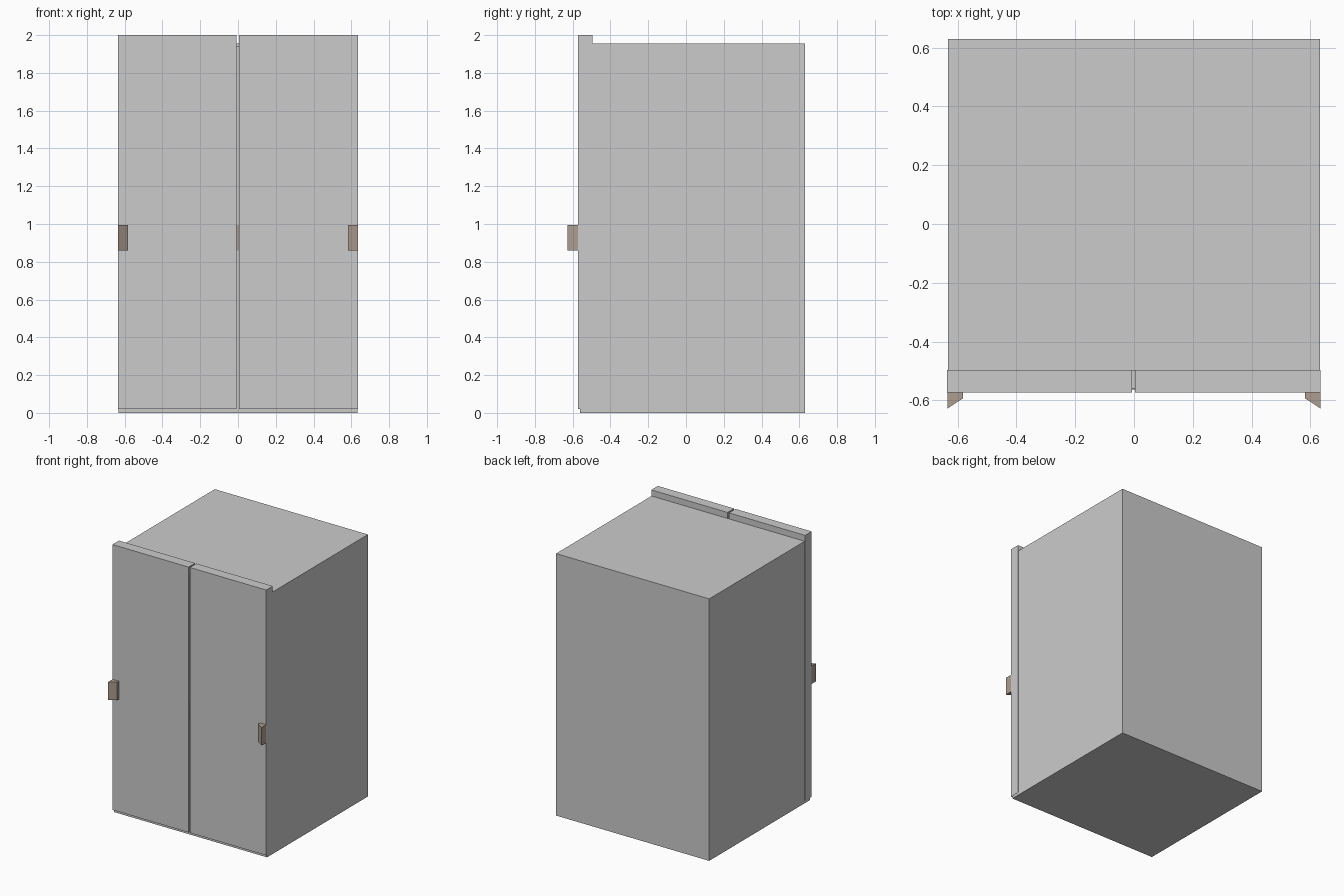
import bpy
import bmesh

if "Cube" in bpy.data.objects:
    bpy.data.objects.remove(bpy.data.objects["Cube"])

brown = bpy.data.materials.new("brown_handle")
brown.diffuse_color = (0.42, 0.34, 0.28, 1)
brown.use_nodes = True
brown.node_tree.nodes["Principled BSDF"].inputs["Base Color"].default_value = brown.diffuse_color


def prism(name, outline, z0, z1, mat=None):
    """Extrude an xy outline from z0 up to z1."""
    bm = bmesh.new()
    face = bm.faces.new([bm.verts.new((x, y, z0)) for x, y in outline])
    ext = bmesh.ops.extrude_face_region(bm, geom=[face])
    top = [g for g in ext["geom"] if isinstance(g, bmesh.types.BMVert)]
    bmesh.ops.translate(bm, verts=top, vec=(0, 0, z1 - z0))
    bmesh.ops.recalc_face_normals(bm, faces=bm.faces)
    mesh = bpy.data.meshes.new(name)
    bm.to_mesh(mesh)
    bm.free()
    obj = bpy.data.objects.new(name, mesh)
    bpy.context.collection.objects.link(obj)
    if mat:
        mesh.materials.append(mat)
    return obj


def box(name, x0, x1, y0, y1, z0, z1, mat=None):
    return prism(name, [(x0, y0), (x1, y0), (x1, y1), (x0, y1)], z0, z1, mat)


# Cabinet body and its slightly lower front frame
box("cabinet_body", -0.632, 0.632, -0.498, 0.629, 0, 1.955)
box("front_frame", -0.632, 0.632, -0.56, -0.498, 0, 1.942)

# Two tall doors standing proud of the top, with a narrow gap
box("left_door", -0.636, -0.007, -0.573, -0.496, 0.02, 2.0)
box("right_door", 0.004, 0.634, -0.573, -0.496, 0.02, 2.0)

# Wedge handles at the outer door edges
for side, s in (("left", -1), ("right", 1)):
    wedge = [(0.582, -0.573), (0.634, -0.573), (0.634, -0.627), (0.582, -0.593)]
    prism(side + "_handle", [(s * x, y) for x, y in wedge], 0.86, 0.995, brown)

# Latch strip seen inside the gap
box("latch_strip", -0.007, 0.004, -0.562, -0.55, 0.86, 0.995, brown)
